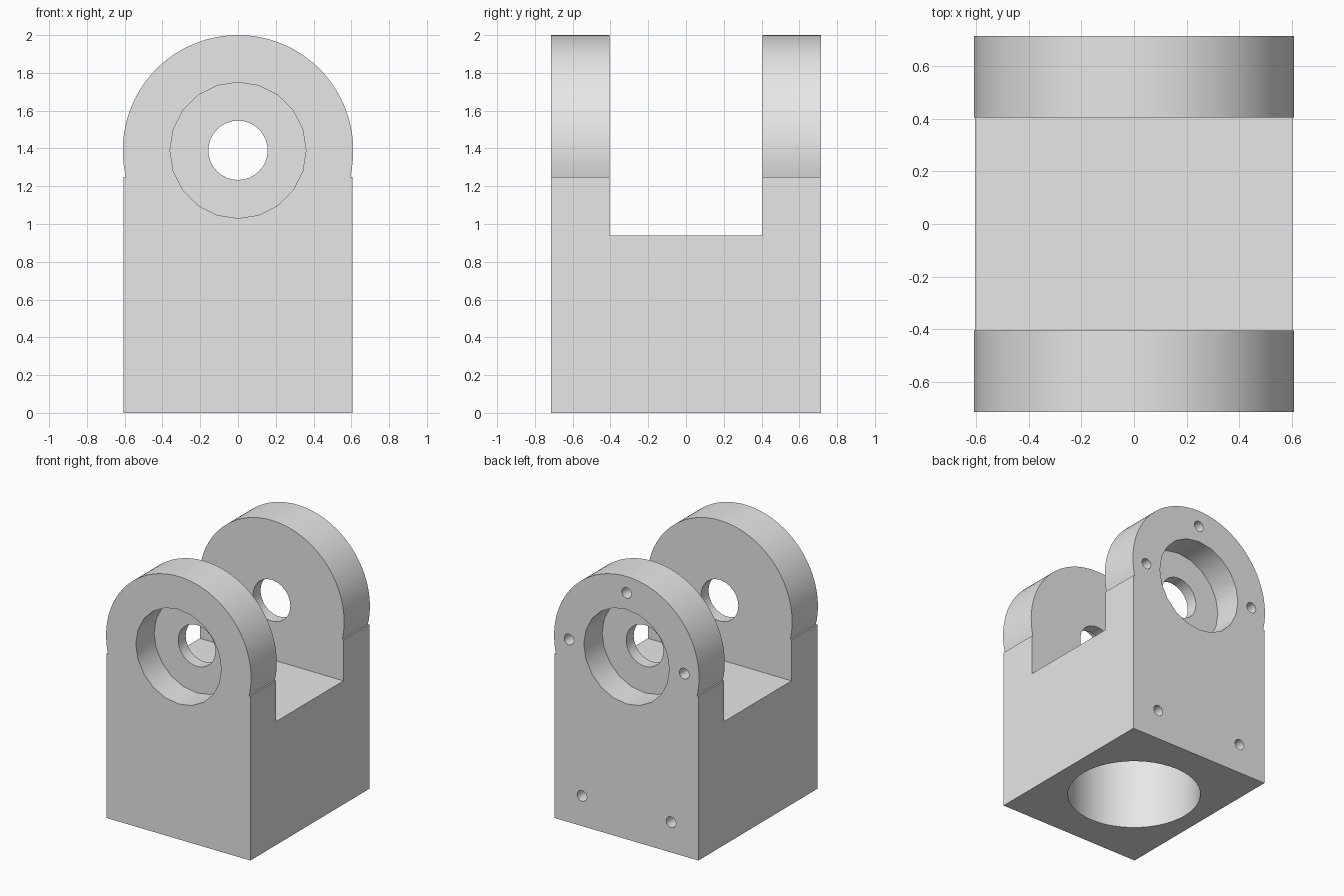
import bpy
import bmesh
import math
from mathutils import Matrix, Vector

if "Cube" in bpy.data.objects:
    bpy.data.objects.remove(bpy.data.objects["Cube"], do_unlink=True)

HALF_W, HALF_D = 0.605, 0.715      # block half width and half depth
SHOULDER = 1.25                    # height where the rounded lugs begin
AXIS_Z, LUG_R = 1.39, 0.61         # pivot height and lug radius
SLOT_HALF, SLOT_Z = 0.405, 0.94    # clevis slot

gray = bpy.data.materials.new("plain gray")
gray.use_nodes = True
gray.diffuse_color = (0.8, 0.8, 0.8, 1)
gray.node_tree.nodes["Principled BSDF"].inputs["Base Color"].default_value = (0.8, 0.8, 0.8, 1)


def make_object(name, bm):
    bmesh.ops.recalc_face_normals(bm, faces=bm.faces)
    mesh = bpy.data.meshes.new(name)
    bm.to_mesh(mesh)
    bm.free()
    mesh.materials.append(gray)
    obj = bpy.data.objects.new(name, mesh)
    bpy.context.collection.objects.link(obj)
    return obj


def cut(target, cutter):
    """Subtract a helper solid from the target and discard it."""
    cutter.hide_render = True
    mod = target.modifiers.new(cutter.name, "BOOLEAN")
    mod.operation = "DIFFERENCE"
    mod.solver = "EXACT"
    mod.object = cutter
    bpy.context.view_layer.objects.active = target
    bpy.ops.object.modifier_apply(modifier=mod.name)
    bpy.data.objects.remove(cutter, do_unlink=True)


def drill(target, name, center, radius, length, sides, along_y=True):
    """Cut a round hole centred on a point, along y or z."""
    bm = bmesh.new()
    turn = Matrix.Rotation(math.pi / 2, 4, "X") if along_y else Matrix()
    bmesh.ops.create_cone(bm, cap_ends=True, segments=sides, radius1=radius,
                          radius2=radius, depth=length,
                          matrix=Matrix.Translation(center) @ turn)
    cut(target, make_object(name, bm))


# Block with rounded top: front outline extruded through the depth
start = math.asin((SHOULDER - AXIS_Z) / LUG_R)
steps = 72
outline = [(-HALF_W, SHOULDER), (-HALF_W, 0), (HALF_W, 0), (HALF_W, SHOULDER)]
for i in range(steps + 1):
    a = start + (math.pi - 2 * start) * i / steps
    outline.append((LUG_R * math.cos(a), AXIS_Z + LUG_R * math.sin(a)))
bm = bmesh.new()
face = bm.faces.new([bm.verts.new((x, -HALF_D, z)) for x, z in outline])
extruded = bmesh.ops.extrude_face_region(bm, geom=[face])["geom"]
bmesh.ops.translate(bm, vec=(0, 2 * HALF_D, 0),
                    verts=[g for g in extruded if isinstance(g, bmesh.types.BMVert)])
body = make_object("clevis_bracket", bm)

# Slot between the two lugs
bm = bmesh.new()
bmesh.ops.create_cube(bm, size=2)
bmesh.ops.scale(bm, vec=(1, SLOT_HALF, 1), verts=bm.verts)
bmesh.ops.translate(bm, vec=(0, 0, SLOT_Z + 1), verts=bm.verts)
bmesh.ops.translate(bm, vec=(0, 0, 0.2), verts=[v for v in bm.verts if v.co.z > 2])
cut(body, make_object("slot_cutter", bm))

# Pivot hole, bearing recess on each outer face, and blind bore underneath
drill(body, "pivot_hole", Vector((0, 0, AXIS_Z)), 0.157, 2, 32)
for side in (-1, 1):
    drill(body, "bearing_recess", Vector((0, side * HALF_D, AXIS_Z)), 0.36, 0.44, 20)
drill(body, "base_bore", Vector((0, 0, 0)), 0.47, 1.5, 48, along_y=False)

# Small screw holes on the back: three around the recess, two near the base
screws = [(0.485 * math.cos(a), AXIS_Z + 0.485 * math.sin(a))
          for a in (0, math.pi / 2, math.pi)]
screws += [(side * 0.375, 0.23) for side in (-1, 1)]
for x, z in screws:
    drill(body, "screw_hole", Vector((x, HALF_D, z)), 0.041, 0.4, 16)

# Smooth round surfaces, keep hard edges
bpy.ops.object.select_all(action="DESELECT")
body.select_set(True)
bpy.context.view_layer.objects.active = body
bpy.ops.object.shade_smooth_by_angle(angle=math.radians(30))
